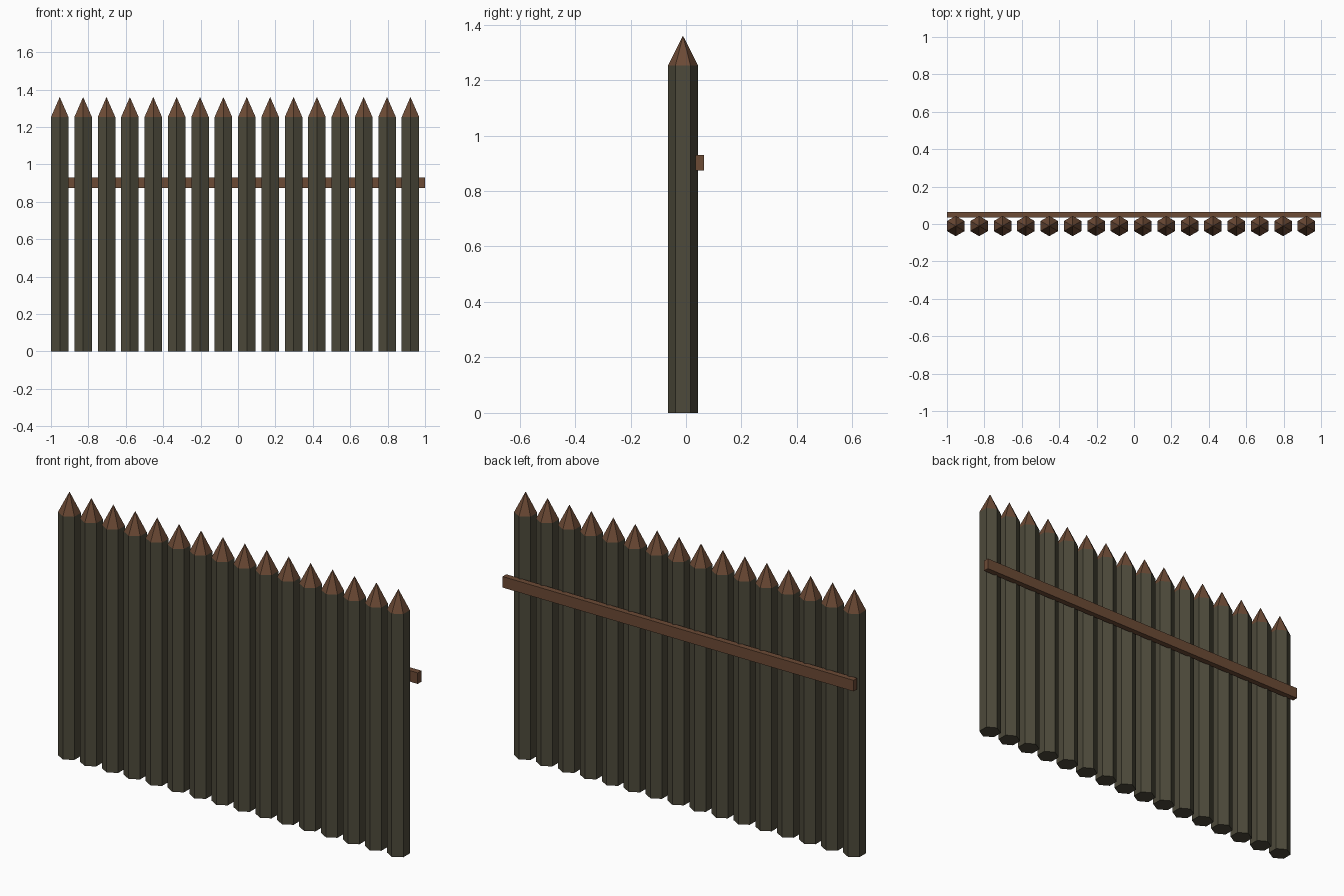
import bpy
import bmesh
from math import sin, cos, tau

cube = bpy.data.objects.get("Cube")
if cube:
    bpy.data.objects.remove(cube, do_unlink=True)


def make_material(name, rgb):
    mat = bpy.data.materials.new(name)
    mat.use_nodes = True
    color = (*rgb, 1.0)
    mat.diffuse_color = color
    mat.node_tree.nodes["Principled BSDF"].inputs["Base Color"].default_value = color
    return mat


bark = make_material("dark_bark", (0.074, 0.067, 0.043))
cut_wood = make_material("cut_wood", (0.150, 0.069, 0.036))

POSTS, SPACING, FIRST_X, POST_Y = 16, 0.125, -0.953, -0.011
RADIUS, SHOULDER, TIP, SIDES = 0.054, 1.253, 1.36, 6


def add_object(name, mesh, location):
    obj = bpy.data.objects.new(name, mesh)
    obj.location = location
    bpy.context.collection.objects.link(obj)
    return obj


# Hexagonal stake with a sharpened tip, shared by all the posts
bm = bmesh.new()
corners = [(RADIUS * sin(tau * i / SIDES), -RADIUS * cos(tau * i / SIDES)) for i in range(SIDES)]
lower = [bm.verts.new((x, y, 0)) for x, y in corners]
upper = [bm.verts.new((x, y, SHOULDER)) for x, y in corners]
tip = bm.verts.new((0, 0, TIP))
bm.faces.new(lower[::-1])
for i in range(SIDES):
    j = (i + 1) % SIDES
    bm.faces.new((lower[i], lower[j], upper[j], upper[i]))
    bm.faces.new((upper[i], upper[j], tip)).material_index = 1
bmesh.ops.recalc_face_normals(bm, faces=bm.faces)
stake = bpy.data.meshes.new("stake")
bm.to_mesh(stake)
bm.free()
stake.materials.append(bark)
stake.materials.append(cut_wood)

# Row of stakes
for n in range(POSTS):
    add_object(f"stake_{n + 1}", stake, (FIRST_X + n * SPACING, POST_Y, 0))

# Cross rail along the back
bm = bmesh.new()
bmesh.ops.create_cube(bm, size=1)
bmesh.ops.scale(bm, vec=(2.0, 0.03, 0.057), verts=bm.verts)
rail = bpy.data.meshes.new("cross_rail")
bm.to_mesh(rail)
bm.free()
rail.materials.append(cut_wood)
add_object("cross_rail", rail, (0, 0.05, 0.902))
